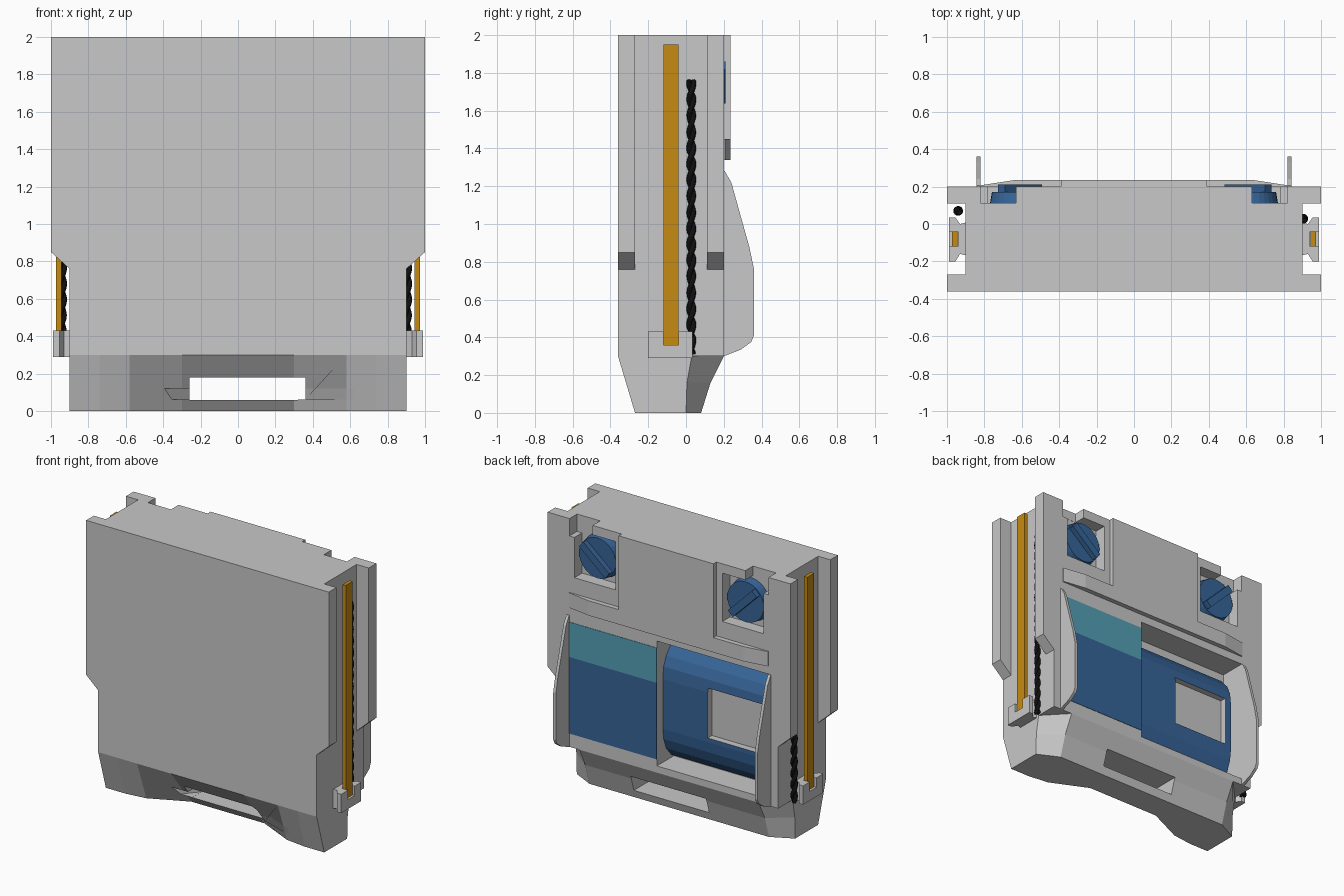
import bpy, bmesh, math
from mathutils import Vector, Matrix

cube = bpy.data.objects.get("Cube")
if cube:
    bpy.data.objects.remove(cube, do_unlink=True)


def material(name, rgb):
    m = bpy.data.materials.new(name)
    m.use_nodes = True
    m.diffuse_color = (*rgb, 1)
    m.node_tree.nodes["Principled BSDF"].inputs["Base Color"].default_value = (*rgb, 1)
    return m


GREY = material("light grey", (0.58, 0.58, 0.58))
BLUE = material("blue", (0.038, 0.13, 0.32))
TEAL = material("pale teal", (0.09, 0.35, 0.47))
AMBER = material("amber", (0.57, 0.26, 0.006))
BLACK = material("black", (0.005, 0.005, 0.005))


def finish(name, bm, *mats):
    bmesh.ops.recalc_face_normals(bm, faces=bm.faces)
    me = bpy.data.meshes.new(name)
    bm.to_mesh(me)
    bm.free()
    for m in mats:
        me.materials.append(m)
    ob = bpy.data.objects.new(name, me)
    bpy.context.collection.objects.link(ob)
    return ob


def loft(name, sections, *mats):
    """Skin a list of equal-length closed sections and cap both ends."""
    bm = bmesh.new()
    rings = [[bm.verts.new(p) for p in s] for s in sections]
    n = len(rings[0])
    for a, b in zip(rings, rings[1:]):
        for i in range(n):
            j = (i + 1) % n
            bm.faces.new((a[i], a[j], b[j], b[i]))
    bm.faces.new(rings[0])
    bm.faces.new(rings[-1])
    return finish(name, bm, *mats)


def prism(name, pts, lo, hi, axis, *mats):
    """Extrude a 2D outline along the named axis."""
    place = {"x": lambda a, b, t: (t, a, b),
             "y": lambda a, b, t: (a, t, b),
             "z": lambda a, b, t: (a, b, t)}[axis]
    return loft(name, [[place(a, b, t) for a, b in pts] for t in (lo, hi)], *mats)


def box(name, x, y, z, *mats):
    return prism(name, [(x[0], y[0]), (x[1], y[0]), (x[1], y[1]), (x[0], y[1])], *z, "z", *mats)


def cut(ob, *cutters):
    """Subtract the cutters, bake the result and drop the cutters."""
    for c in cutters:
        c.hide_render = True
        mod = ob.modifiers.new("cut", "BOOLEAN")
        mod.operation, mod.solver, mod.object = "DIFFERENCE", "EXACT", c
    dg = bpy.context.evaluated_depsgraph_get()
    me = bpy.data.meshes.new_from_object(ob.evaluated_get(dg))
    ob.modifiers.clear()
    ob.data = me
    for c in cutters:
        bpy.data.objects.remove(c, do_unlink=True)


def mirrored(s, a, b):
    return tuple(sorted((s * a, s * b)))


# Main housing with the roller bay and two screw pockets
housing = box("housing", (-0.9, 0.9), (-0.36, 0.2), (0.3, 2), GREY)
cutters = [box("bay_cutter", (-0.82, 0.1), (0, 0.4), (0.35, 1.28), GREY)]
for s in (-1, 1):
    cutters.append(box("pocket_cutter", mirrored(s, 0.44, 0.78), (0.11, 0.4), (1.57, 1.93), GREY))
    cutters.append(box("notch_cutter", mirrored(s, 0.63, 0.82), (0.111, 0.4), (1.87, 2.1), GREY))
cut(housing, *cutters)

# Tapered base: scooped front, chamfered back corners, strap slot
stations = [(0.9, -0.27, 0.0, 0.03), (0.74, -0.27, 0.08, 0.2),
            (0.58, -0.25, 0.08, 0.2), (0.3, -0.12, 0.08, 0.2)]
stations = [(-x, *r) for x, *r in stations] + [(x, *r) for x, *r in reversed(stations)]
base = loft("tapered_base", [[(x, -0.36, 0.3), (x, f, 0), (x, b, 0), (x, (b + t) / 2 - 0.01, 0.16), (x, t, 0.3)]
                             for x, f, b, t in stations], GREY)
slot = box("slot_cutter", (-0.26, 0.36), (-0.5, 0.4), (0.06, 0.18), GREY)
flare = prism("flare_cutter", [(-0.55, -0.4), (0.62, -0.4), (0.62, -0.16), (0.36, -0.06),
                               (-0.26, -0.06)], 0.061, 0.12, "z", GREY)
cut(base, slot, flare)

# Raised upper back plate and the long ridge below it
box("back_plate", (-0.39, 0.39), (0.19, 0.235), (1.45, 2), GREY)
prism("back_ridge", [(-0.82, 0.19), (-0.82, 0.207), (-0.64, 0.235), (0.64, 0.235),
                     (0.82, 0.207), (0.82, 0.19)], 1.34, 1.45, "z", GREY)

# Two-tone display panel
box("display_upper", (0.1, 0.82), (0.196, 0.203), (0.97, 1.23), TEAL)
box("display_lower", (0.1, 0.82), (0.196, 0.203), (0.4, 0.97), BLUE)

# Curved cover in the bay with a recessed grey window
profile = [(-0.02, 1.22), (0.03, 1.2), (0.09, 1.13), (0.12, 1.06), (0.13, 0.97),
           (0.13, 0.6), (0.12, 0.52), (0.09, 0.44), (0.03, 0.37), (-0.02, 0.35)]
cover = prism("bay_cover", profile, -0.78, 0.1, "x", BLUE, GREY)
cover.data.polygons[0].material_index = 1
window = box("window_cutter", (-0.73, -0.27), (0.08, 0.3), (0.63, 1.0), BLUE, GREY)
for f in window.data.polygons:
    f.material_index = 1
cut(cover, window)

# Parts repeated on both sides
fin = [(0.1, 1.28), (0.205, 1.28), (0.24, 1.22), (0.29, 1.04), (0.335, 0.88), (0.36, 0.76),
       (0.36, 0.41), (0.345, 0.375), (0.29, 0.335), (0.2, 0.3), (0.1, 0.3)]
rail = [(0.9, 2), (1, 2), (1, 0.85), (0.9, 0.76)]

for s, side in ((-1, "right"), (1, "left")):
    prism(side + "_fin", fin, s * 0.82, s * 0.842, "x", GREY)
    for part, y in (("front", (-0.36, -0.27)), ("back", (0.11, 0.2))):
        prism(f"{side}_{part}_rail", [(s * x, z) for x, z in rail], *y, "y", GREY)

    # Bracket holding the flat strip
    bracket = prism(side + "_bracket", [(s * x, y) for x, y in (
        (0.89, -0.17), (0.93, -0.16), (0.955, -0.2), (0.99, -0.2),
        (0.99, 0.035), (0.955, 0.035), (0.93, 0), (0.89, 0.01))], 0.29, 0.43, "z", GREY)
    cut(bracket, box("bracket_cutter", mirrored(s, 0.94, 1.1), (-0.12, -0.04), (0.36, 0.5), GREY))
    strip = box(side + "_strip", mirrored(s, 0.945, 0.972), (-0.12, -0.04), (0.36, 1.95), AMBER)

    # Twisted cord from two helical strands
    cx, cy = (0.905, 0.028) if s > 0 else (-0.94, 0.07)
    cord = bpy.data.curves.new(side + "_cord", "CURVE")
    cord.dimensions = "3D"
    cord.bevel_depth, cord.bevel_resolution, cord.use_fill_caps = 0.015, 1, True
    for phase in (0, math.pi):
        sp = cord.splines.new("POLY")
        count = 110
        sp.points.add(count - 1)
        for i, p in enumerate(sp.points):
            z = 0.31 + 1.45 * i / (count - 1)
            a = phase + z * math.tau / 0.17
            p.co = (cx + 0.011 * math.cos(a), cy + 0.011 * math.sin(a), z, 1)
    cord.materials.append(BLACK)
    bpy.context.collection.objects.link(bpy.data.objects.new(side + "_cord", cord))

    # Round screw head with a diagonal grip bar
    bm = bmesh.new()
    turn = Matrix.Rotation(math.pi / 2, 4, "X")
    bmesh.ops.create_cone(bm, cap_ends=True, segments=32, radius1=0.15, radius2=0.16, depth=0.06,
                          matrix=Matrix.Translation((s * 0.61, 0.14, 1.75)) @ turn)
    bmesh.ops.create_cube(bm, size=1, matrix=Matrix.Translation((s * 0.61, 0.185, 1.75))
                          @ Matrix.Rotation(math.radians(45 if s < 0 else -40), 4, "Y")
                          @ Matrix.Diagonal((0.28, 0.05, 0.055, 1)))
    finish(side + "_screw", bm, BLUE)
